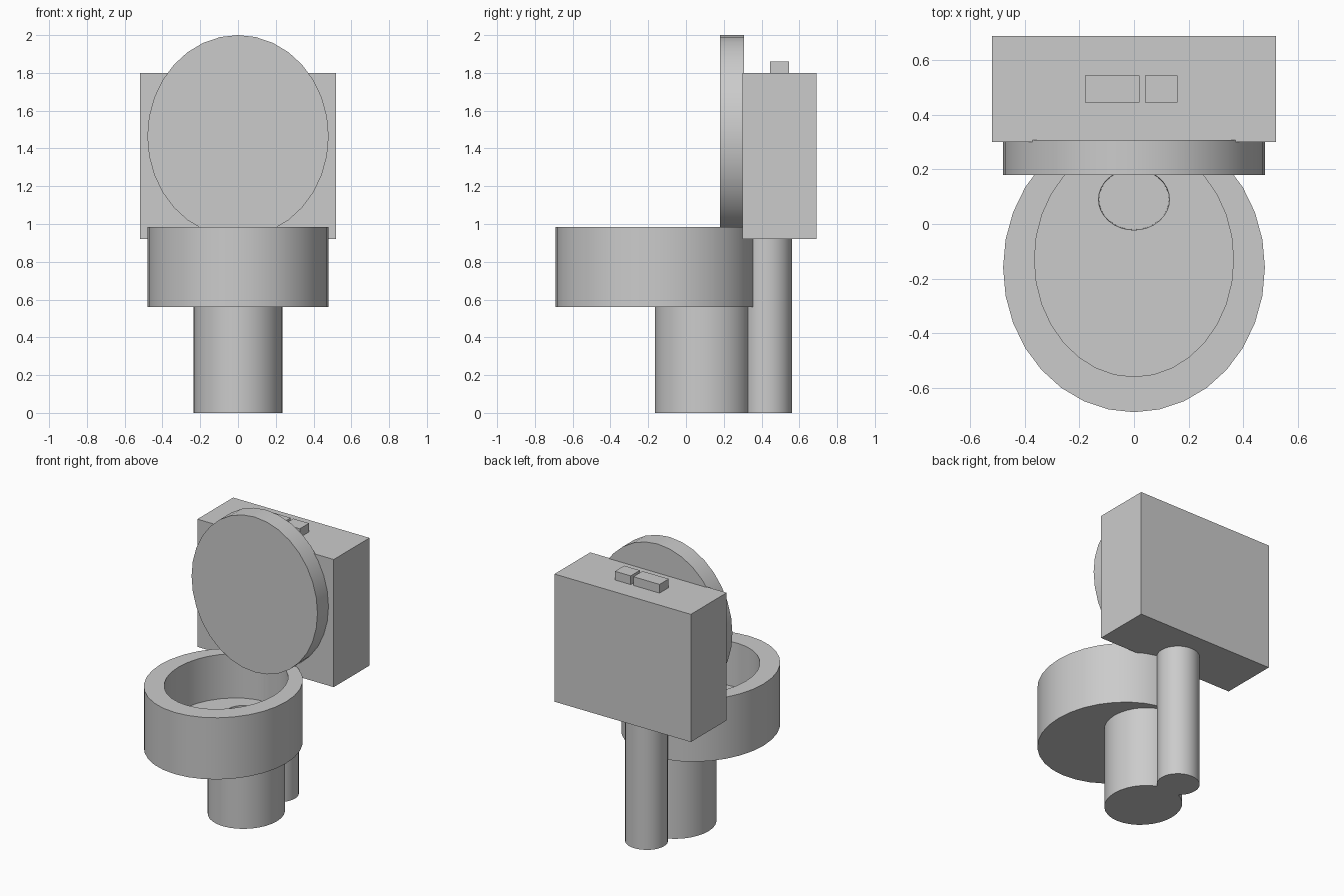
import bpy, bmesh
from math import sin, cos, pi

if "Cube" in bpy.data.objects:
    bpy.data.objects.remove(bpy.data.objects["Cube"])

SEGMENTS = 32


def finish(name, bm, smooth=False):
    bmesh.ops.recalc_face_normals(bm, faces=bm.faces)
    mesh = bpy.data.meshes.new(name)
    bm.to_mesh(mesh)
    bm.free()
    ob = bpy.data.objects.new(name, mesh)
    bpy.context.collection.objects.link(ob)
    if smooth:
        bpy.ops.object.select_all(action='DESELECT')
        ob.select_set(True)
        bpy.context.view_layer.objects.active = ob
        bpy.ops.object.shade_smooth_by_angle(angle=pi / 6)
    return ob


def ellipse_loft(name, rings, upright=False):
    """Skin elliptical rings (x radius, other radius, centre, level), capped at both ends.
    Rings lie flat along z, or stand facing y when upright."""
    bm = bmesh.new()
    loops = []
    for rx, ry, c, level in rings:
        loop = []
        for i in range(SEGMENTS):
            a = 2 * pi * i / SEGMENTS
            x, v = rx * cos(a), c + ry * sin(a)
            loop.append(bm.verts.new((x, level, v) if upright else (x, v, level)))
        loops.append(loop)
    for lo, hi in zip(loops, loops[1:]):
        for i in range(SEGMENTS):
            j = (i + 1) % SEGMENTS
            bm.faces.new((lo[i], lo[j], hi[j], hi[i]))
    bm.faces.new(loops[0])
    bm.faces.new(loops[-1])
    return finish(name, bm, smooth=True)


def box(name, x, y, z):
    bm = bmesh.new()
    bmesh.ops.create_cube(bm, size=1)
    for v in bm.verts:
        v.co = [(lo + hi) / 2 + c * (hi - lo) for c, (lo, hi) in zip(v.co, (x, y, z))]
    return finish(name, bm)


# Pedestal, hollow bowl and drain as one continuous body
ellipse_loft("bowl_and_pedestal", [
    (0.235, 0.255, 0.09, 0.0),
    (0.235, 0.255, 0.09, 0.56),
    (0.48, 0.53, -0.16, 0.56),
    (0.48, 0.53, -0.16, 0.985),
    (0.365, 0.43, -0.13, 0.985),
    (0.365, 0.43, -0.13, 0.68),
    (0.13, 0.112, 0.09, 0.68),
    (0.128, 0.11, 0.09, 0.50),
])

# Raised lid
ellipse_loft("lid", [(0.48, 0.535, 1.465, 0.18), (0.48, 0.535, 1.465, 0.308)], upright=True)

# Waste pipe under the tank
ellipse_loft("pipe", [(0.135, 0.132, 0.43, 0.0), (0.135, 0.132, 0.43, 0.93)])

# Tank with two flush buttons
box("tank", (-0.52, 0.52), (0.30, 0.69), (0.92, 1.80))
for name, x in (("large_button", (-0.18, 0.02)), ("small_button", (0.04, 0.16))):
    box(name, x, (0.445, 0.545), (1.79, 1.86))
